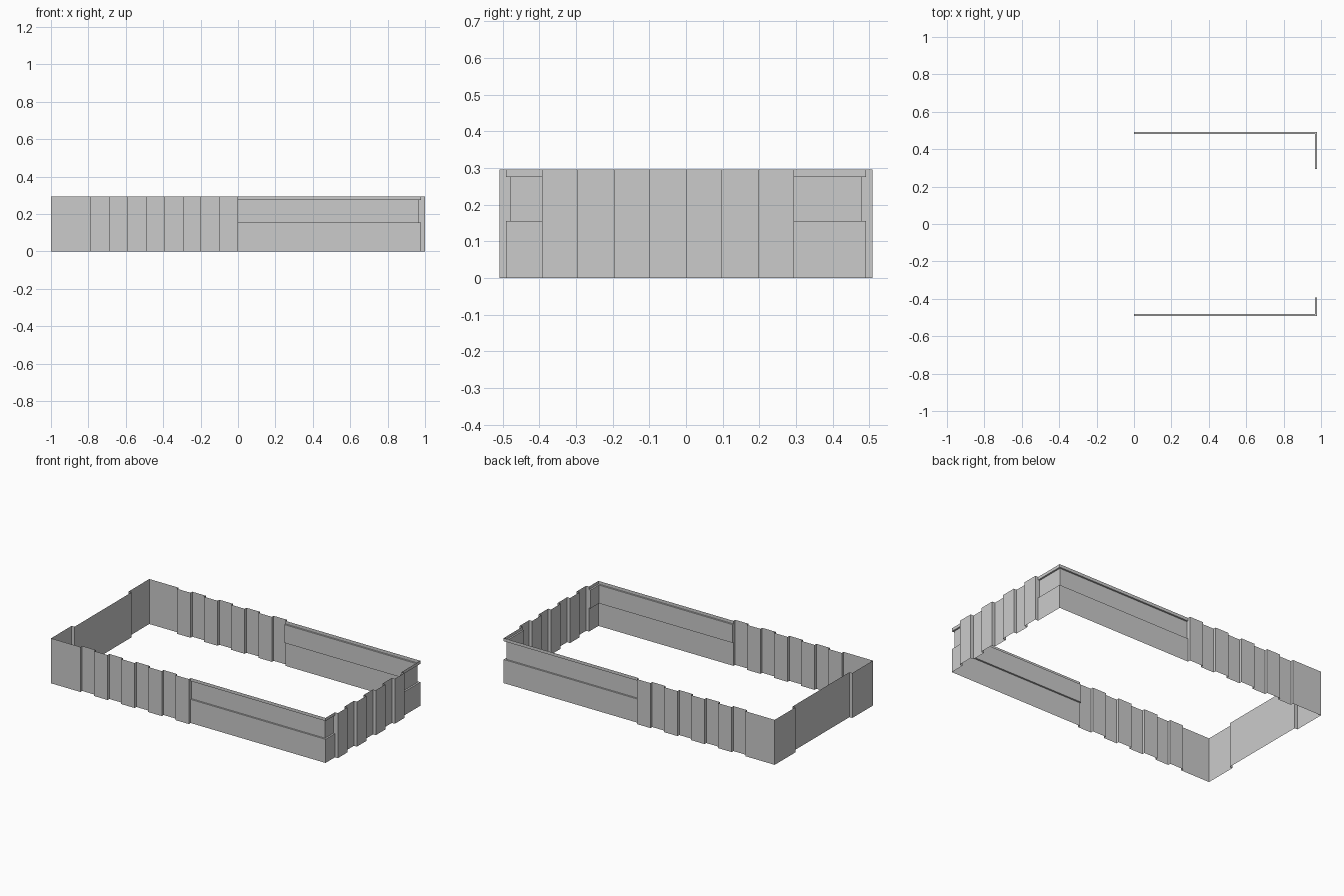
import bpy
import bmesh

cube = bpy.data.objects.get("Cube")
if cube:
    bpy.data.objects.remove(cube, do_unlink=True)

# Main dimensions
UNIT = 0.0983            # width of one pleat
X_OUT, X_IN, X_DEEP = 1.0, 0.979, 0.968
Y_OUT, Y_IN, Y_DEEP = 0.509, 0.491, 0.480
TOP, LEDGE, LIP = 0.295, 0.155, 0.275

grey = bpy.data.materials.new("wall grey")
grey.use_nodes = True
color = (0.6, 0.6, 0.6, 1)
grey.diffuse_color = color
grey.node_tree.nodes["Principled BSDF"].inputs["Base Color"].default_value = color


def wall(name, rings):
    """Sheet wall through plan paths at given heights, counterclockwise in plan."""
    bm = bmesh.new()
    rows = [[bm.verts.new((x, y, z)) for x, y in path] for path, z in rings]
    for k in range(len(rows) - 1):
        low, high = rows[k], rows[k + 1]
        # Flat ledges stop short of the end returns
        trim = 1 if rings[k][1] == rings[k + 1][1] else 0
        for i in range(trim, len(low) - 1 - trim):
            bm.faces.new((low[i], low[i + 1], high[i + 1], high[i]))
    bmesh.ops.remove_doubles(bm, verts=bm.verts, dist=1e-5)
    mesh = bpy.data.meshes.new(name)
    bm.to_mesh(mesh)
    bm.free()
    mesh.materials.append(grey)
    obj = bpy.data.objects.new(name, mesh)
    bpy.context.collection.objects.link(obj)


def pleats(edges, outer, inner):
    """Square-stepped line of (along, depth) points, starting on the outer plane."""
    points = []
    for i in range(len(edges) - 1):
        depth = inner if i % 2 else outer
        points += [(edges[i], depth), (edges[i + 1], depth)]
    return points


def flip(path):
    """Mirror a path to the back, keeping it counterclockwise."""
    return [(x, -y) for x, y in reversed(path)]


# Pleated half of the long walls
long_path = pleats([-X_OUT] + [UNIT * i for i in range(-8, 1)], -Y_OUT, -Y_IN)
wall("front_pleated_wall", [(long_path, 0), (long_path, TOP)])
wall("back_pleated_wall", [(flip(long_path), 0), (flip(long_path), TOP)])

# Pleated middle of the right end
end_path = [(x, y) for y, x in pleats([UNIT * i for i in range(-4, 4)], X_OUT, X_IN)]
wall("right_pleated_wall", [(end_path, 0), (end_path, TOP)])

# Left end with a wide recessed middle
left_path = [(-x, y) for y, x in pleats(
    [Y_OUT, 3 * UNIT, -3 * UNIT, -Y_OUT], X_OUT, X_IN)]
wall("left_end_wall", [(left_path, 0), (left_path, TOP)])


# Corner walls with a plinth, a recessed band and a top lip
def corner_path(x, y, end):
    return [(0, -Y_OUT), (0, -y), (x, -y), (x, end), (X_OUT, end)]


for name, end, turn in (("front_corner_wall", -4 * UNIT, lambda p: p),
                        ("back_corner_wall", -3 * UNIT, flip)):
    face = turn(corner_path(X_IN, Y_IN, end))
    band = turn(corner_path(X_DEEP, Y_DEEP, end))
    wall(name, [(face, 0), (face, LEDGE), (band, LEDGE),
                (band, LIP), (face, LIP), (face, TOP)])
